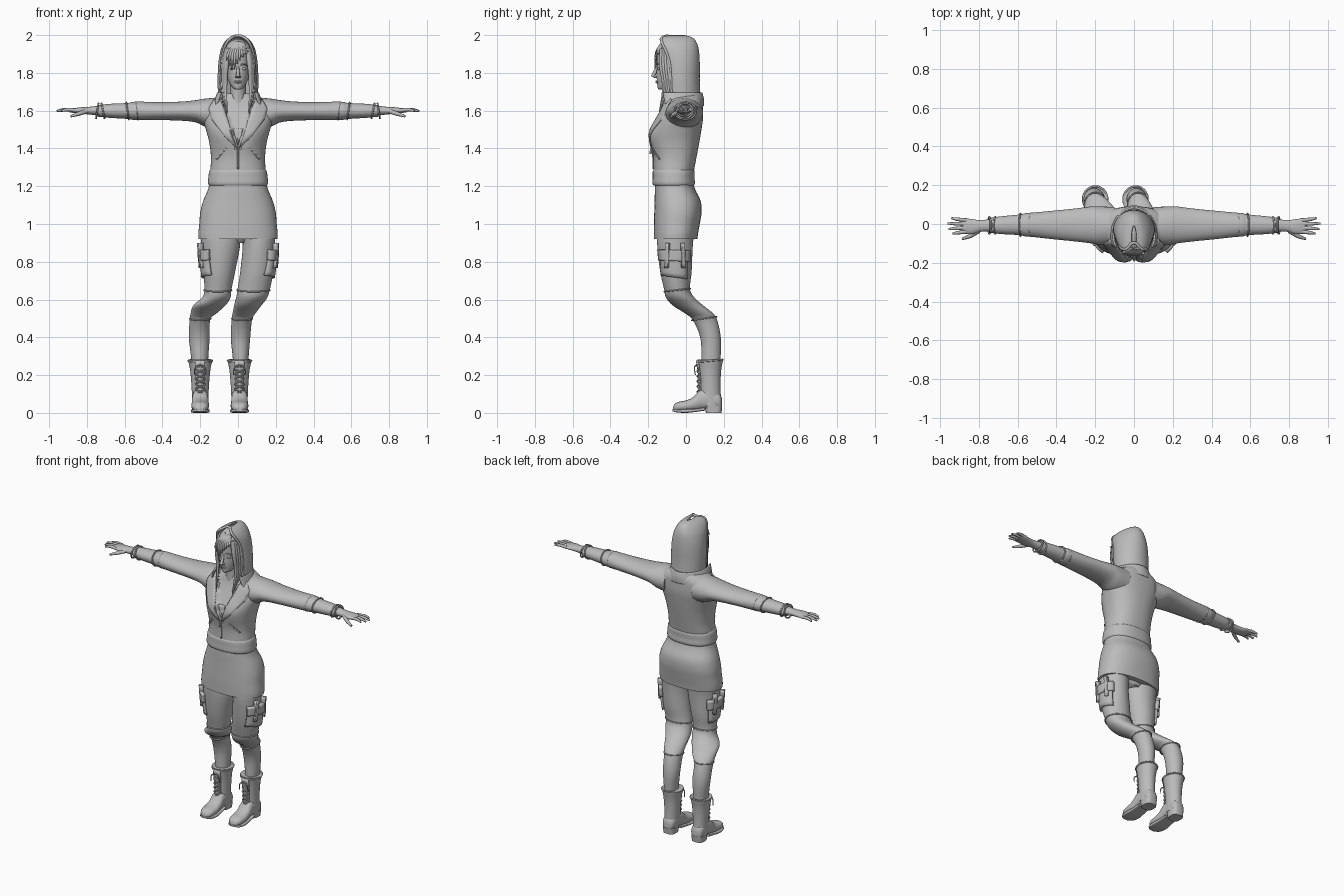
import bpy, bmesh, math
from mathutils import Vector, Matrix
from mathutils.bvhtree import BVHTree

cube = bpy.data.objects.get("Cube")
if cube:
    bpy.data.objects.remove(cube)

grey = bpy.data.materials.new("plain_grey")
grey.use_nodes = True
grey.diffuse_color = (0.5, 0.5, 0.5, 1)
grey.node_tree.nodes["Principled BSDF"].inputs["Base Color"].default_value = (0.5, 0.5, 0.5, 1)


def finish(name, mesh, angle=50):
    mesh.materials.clear()
    mesh.materials.append(grey)
    mesh.shade_smooth()
    mesh.set_sharp_from_angle(angle=math.radians(angle))
    ob = bpy.data.objects.new(name, mesh)
    bpy.context.collection.objects.link(ob)
    return ob


def from_bmesh(name, bm):
    bmesh.ops.recalc_face_normals(bm, faces=bm.faces)
    mesh = bpy.data.meshes.new(name)
    bm.to_mesh(mesh)
    bm.free()
    return finish(name, mesh)


def blend(rows, steps):
    """Smooth in-between rows along a list of section rows."""
    out = []
    for i in range(len(rows) - 1):
        a, b = rows[i], rows[i + 1]
        p, n = rows[max(i - 1, 0)], rows[min(i + 2, len(rows) - 1)]
        for k in range(steps):
            t = k / steps
            row = []
            for j in range(len(a)):
                h = b[0] - a[0]
                m0 = (b[j] - p[j]) / (b[0] - p[0]) * h
                m1 = (n[j] - a[j]) / (n[0] - a[0]) * h
                row.append((2*t**3 - 3*t*t + 1) * a[j] + (t**3 - 2*t*t + t) * m0
                           + (3*t*t - 2*t**3) * b[j] + (t**3 - t*t) * m1)
            out.append(row)
    return out + [rows[-1]]


def signed_pow(v, e):
    return math.copysign(abs(v) ** e, v)


def place(axis, t, u, v):
    return {"X": (t, u, v), "Y": (u, t, v), "Z": (u, v, t)}[axis]


def loft(name, rows, axis="Z", seg=28, power=2.0, steps=4, warp=None):
    """Closed skin; each row is position, then low and high bounds of both other axes."""
    bm = bmesh.new()
    rings = []
    for t, u0, u1, v0, v1 in blend(rows, steps):
        ring = []
        for k in range(seg):
            a = math.tau * k / seg
            u = (u0 + u1) / 2 + (u1 - u0) / 2 * signed_pow(math.cos(a), 2 / power)
            v = (v0 + v1) / 2 + (v1 - v0) / 2 * signed_pow(math.sin(a), 2 / power)
            co = Vector(place(axis, t, u, v))
            ring.append(bm.verts.new(warp(co) if warp else co))
        rings.append(ring)
    for a, b in zip(rings, rings[1:]):
        for k in range(seg):
            bm.faces.new((a[k], a[k - 1], b[k - 1], b[k]))
    bm.faces.new(rings[0])
    bm.faces.new(rings[-1])
    return from_bmesh(name, bm)


def sym(rows):
    """Rows of z, half width, front, back."""
    return [(z, -w, w, f, b) for z, w, f, b in rows]


def tube(name, pts, radius, tip=1.0, closed=False):
    cu = bpy.data.curves.new(name, "CURVE")
    cu.dimensions = "3D"
    cu.bevel_depth, cu.bevel_resolution, cu.resolution_u = radius, 2, 6
    cu.use_fill_caps = True
    sp = cu.splines.new("BEZIER")
    sp.bezier_points.add(len(pts) - 1)
    sp.use_cyclic_u = closed
    for i, (bp, p) in enumerate(zip(sp.bezier_points, pts)):
        bp.co = p
        bp.handle_left_type = bp.handle_right_type = "AUTO"
        bp.radius = 1 + (tip - 1) * (i / (len(pts) - 1)) ** 2
    tmp = bpy.data.objects.new(name, cu)
    bpy.context.collection.objects.link(tmp)
    mesh = bpy.data.meshes.new_from_object(tmp.evaluated_get(bpy.context.evaluated_depsgraph_get()))
    bpy.data.objects.remove(tmp)
    return finish(name, mesh, 70)


def hoop(name, axis, row, radius, grow=0.0, tilt=0.0):
    t, u0, u1, v0, v1 = row
    pts = []
    for k in range(12):
        c, s = math.cos(math.tau * k / 12), math.sin(math.tau * k / 12)
        pts.append(place(axis, t + tilt * s, (u0 + u1) / 2 + ((u1 - u0) / 2 + grow) * c,
                         (v0 + v1) / 2 + ((v1 - v0) / 2 + grow) * s))
    return tube(name, pts, radius, closed=True)


def patch(name, outline, target, axis, side, thick):
    """Plate whose outline is dropped along an axis onto the target's skin."""
    tree = BVHTree.FromPolygons([v.co for v in target.data.vertices],
                                [p.vertices for p in target.data.polygons])
    out = Vector(place(axis, side, 0, 0))
    bm = bmesh.new()
    bm.faces.new([bm.verts.new(place(axis, 0, u, v)) for u, v in outline])
    bmesh.ops.triangulate(bm, faces=bm.faces)
    bmesh.ops.subdivide_edges(bm, edges=bm.edges, cuts=5, use_grid_fill=True)
    for v in bm.verts:
        hit = tree.ray_cast(v.co + out, -out)[0] or tree.find_nearest(v.co + out * 0.2)[0]
        v.co = hit
    bm.normal_update()
    if sum((f.normal.dot(out) * f.calc_area() for f in bm.faces)) < 0:
        bmesh.ops.reverse_faces(bm, faces=bm.faces)
    ob = from_bmesh_keep(name, bm)
    mod = ob.modifiers.new("thickness", "SOLIDIFY")
    mod.thickness, mod.offset = thick, 1
    return ob


def from_bmesh_keep(name, bm):
    mesh = bpy.data.meshes.new(name)
    bm.to_mesh(mesh)
    bm.free()
    return finish(name, mesh)


def ball(name, at, size):
    bm = bmesh.new()
    bmesh.ops.create_uvsphere(bm, u_segments=20, v_segments=12, radius=1,
                              matrix=Matrix.Translation(at) @ Matrix.Diagonal((*size, 1)))
    return from_bmesh(name, bm)


def wrap(name, rows, thick, reach=120):
    """Shell round the back of the head, open at the front; rows are z, half width, front, back."""
    bm, rings = bmesh.new(), []
    for z, w, f, b in blend(rows, 5):
        r = (b - f) / 1.5
        angles = [math.radians(reach * (k / 16 - 1)) for k in range(33)]
        rings.append([bm.verts.new((w * math.sin(a), b - r + r * math.cos(a), z)) for a in angles])
    for a, b in zip(rings, rings[1:]):
        for k in range(32):
            bm.faces.new((a[k], a[k + 1], b[k + 1], b[k]))
    rim = [r[0].co.copy() for r in rings[::3]] + [r[-1].co.copy() for r in rings[::-3]]
    ob = from_bmesh(name, bm)
    mod = ob.modifiers.new("thickness", "SOLIDIFY")
    mod.thickness, mod.offset = thick, 0
    return rim


# Jacket with bust and an open V neck
def jacket_shape(p):
    if p.y < -0.03:
        for s in (-1, 1):
            p.y -= 0.014 * math.exp(-((p.x - s * 0.075) / 0.05) ** 2 - ((p.z - 1.47) / 0.06) ** 2)
        if p.z > 1.4 and abs(p.x) < (p.z - 1.4) * 0.33:
            p.y += 0.022
    return p


jacket = loft("jacket", sym([(1.28, .147, -.172, .042), (1.35, .143, -.173, .055), (1.43, .152, -.183, .07),
                             (1.5, .17, -.18, .082), (1.56, .187, -.155, .09), (1.62, .185, -.128, .09),
                             (1.655, .145, -.117, .088), (1.69, .085, -.105, .075)]),
              seg=72, power=2.3, steps=7, warp=jacket_shape)
loft("jacket_waistband", sym([(1.203, .153, -.172, .042), (1.215, .159, -.178, .047), (1.245, .157, -.177, .045),
                              (1.278, .152, -.176, .046), (1.29, .144, -.17, .04)]), seg=48, power=2.3)
patch("shirt_front", [(-.028, 1.505), (.028, 1.505), (.002, 1.42), (-.002, 1.42)], jacket, "Y", -1, .004)
patch("jacket_zip", [(-.004, 1.29), (.004, 1.29), (.004, 1.4), (-.004, 1.4)], jacket, "Y", -1, .005)
for s, side in ((1, "left"), (-1, "right")):
    patch("lapel_" + side, [(s * x, z) for x, z in ((.005, 1.4), (.07, 1.46), (.135, 1.55), (.1, 1.575), (.16, 1.6),
                                                    (.125, 1.655), (.098, 1.67))], jacket, "Y", -1, .008)
    patch("slash_pocket_" + side, [(s * x, z) for x, z in ((.06, 1.4), (.067, 1.403), (.115, 1.345), (.108, 1.342))],
          jacket, "Y", -1, .005)
tube("zip_pull", [(0, -.186, 1.4), (0, -.188, 1.37)], .005)

# Skirt
skirt = loft("skirt", sym([(.92, .209, -.17, .06), (.95, .21, -.17, .064), (1.0, .205, -.17, .073), (1.06, .2, -.168, .082),
                           (1.12, .185, -.166, .078), (1.18, .16, -.165, .05), (1.22, .15, -.163, .038)]),
             seg=48, power=2.3)
hoop("skirt_hem", "Z", (.945, -.2, .2, -.16, .055), .006)
loft("hips", sym([(.9, .06, -.1, .02), (.95, .17, -.13, .04), (1.0, .17, -.13, .04)]))

# Arms, hands and bracelets
for s, side in ((1, "left"), (-1, "right")):
    def mir(rows):
        return [(s * r[0], *r[1:]) for r in rows]
    loft("sleeve_" + side, mir([(.1, -.105, .087, 1.5, 1.67), (.17, -.108, .09, 1.513, 1.664), (.22, -.1, .09, 1.537, 1.656),
                                (.3, -.09, .08, 1.547, 1.648), (.42, -.078, .068, 1.55, 1.645),
                                (.53, -.066, .058, 1.55, 1.648), (.56, -.064, .056, 1.552, 1.646),
                                (.58, -.058, .05, 1.556, 1.641), (.68, -.052, .04, 1.562, 1.636),
                                (.74, -.045, .032, 1.568, 1.63)]), axis="X", seg=32)
    loft("hand_" + side, mir([(.72, -.04, .027, 1.572, 1.628), (.79, -.04, .02, 1.58, 1.62), (.83, -.052, .024, 1.583, 1.618),
                              (.87, -.05, .029, 1.588, 1.613), (.895, -.04, .022, 1.592, 1.608)]), axis="X")
    fingers = (("index", -.04, -.05, .935), ("middle", -.02, -.026, .955), ("ring", .0, .003, .96), ("little", .019, .03, .94))
    for label, y0, y1, x in fingers:
        tube(f"{label}_finger_{side}", [(s * .86, y0, 1.602), (s * (x + .88) / 2, (y0 + y1) / 2, 1.605), (s * x, y1, 1.598)],
             .0105, .5)
    tube("thumb_" + side, [(s * .8, -.035, 1.598), (s * .845, -.062, 1.583), (s * .885, -.077, 1.57)], .0125, .5)
    for x, tilt in ((.715, .008), (.745, -.006)):
        hoop("bracelet_" + side, "X", (s * x, -.05, .036, 1.56, 1.638), .005, tilt=s * tilt)
    for x in (.535, .585):
        hoop("sleeve_seam_" + side, "X", (s * x, -.06, .052, 1.555, 1.642), .0045, .002, s * .006)

# Legs: outer bounds differ, depth profile is shared
depth = [(.98, -.15, .05), (.9, -.153, .037), (.75, -.137, .03), (.65, -.115, .022), (.61, -.106, .045), (.57, -.072, .09),
         (.53, -.01, .14), (.5, .03, .162), (.4, .075, .184), (.28, .082, .183), (.2, .085, .18)]
spans = {"left": [(.01, .2), (.025, .195), (.012, .187), (-.003, .168), (-.01, .155), (-.02, .125), (-.028, .095),
                  (-.033, .076), (-.038, .065), (-.027, .055), (-.025, .05)],
         "right": [(-.2, 0), (-.195, .012), (-.184, -.015), (-.178, -.035), (-.19, -.04), (-.236, -.065), (-.25, -.11),
                   (-.255, -.145), (-.26, -.15), (-.247, -.158), (-.245, -.16)]}
for side, s, cx in (("left", 1, .008), ("right", -1, -.2)):
    rows = [(z, *span, f, b) for (z, f, b), span in zip(depth, spans[side])]
    leg = loft("leg_" + side, rows[::-1], seg=36, steps=5)
    hoop("knee_seam_" + side, "Z", rows[3], .004, .001, .008)
    hoop("shin_seam_" + side, "Z", rows[7], .004, 0, .01)
    patch("cargo_pocket_" + side, [(-.125, .73), (0, .71), (.005, .84), (-.13, .84)], leg, "X", s, .014)
    patch("pocket_flap_" + side, [(-.13, .81), (.01, .8), (.012, .86), (-.135, .865)], leg, "X", s, .024)
    for y in (-.1, -.03):
        patch("pocket_strap_" + side, [(y, .77), (y + .015, .77), (y + .015, .9), (y, .9)], leg, "X", s, .028)

    # Lace-up boot
    def wide(rows):
        return [(t, cx - w, cx + w, lo, hi) for t, w, lo, hi in rows]
    shaft = loft("boot_shaft_" + side, wide([(.04, .043, .075, .187), (.1, .044, .076, .184), (.17, .048, .074, .183),
                                             (.23, .054, .068, .187), (.27, .062, .062, .194), (.282, .064, .06, .196)]))
    loft("boot_foot_" + side, wide([(-.07, .012, .014, .028), (-.062, .028, .008, .045), (-.04, .042, .008, .058),
                                    (0, .047, .008, .066), (.04, .045, .01, .085), (.08, .043, .015, .125),
                                    (.15, .042, .02, .12), (.18, .036, .02, .1), (.19, .022, .025, .08)]), axis="Y", power=2.3)
    loft("boot_sole_" + side, wide([(-.072, .02, .008, .02), (-.05, .042, .003, .019), (.0, .05, 0, .02), (.05, .045, .005, .022),
                                    (.1, .042, .012, .03)]), axis="Y", power=5)
    loft("boot_heel_" + side, wide([(0, .039, .105, .188), (.02, .04, .103, .19), (.04, .042, .1, .192)]), power=3)
    patch("boot_tongue_" + side, [(cx - .018, .09), (cx + .018, .09), (cx + .024, .278), (cx - .024, .278)], shaft, "Y", -1, .008)
    hoop("boot_collar_" + side, "Z", (.276, cx - .063, cx + .063, .062, .194), .005, 0, .006)
    for k in range(6):
        z = .1 + k * .027
        for d in (-1, 1):
            tube("lace_" + side, [(cx - d * .025, .074 - k * .001, z), (cx, .06, z + .012), (cx + d * .026, .072 - k * .001, z + .025)], .004)
    for d in (-1, 1):
        tube("lace_bow_" + side, [(cx, .055, .255), (cx + d * .025, .045, .24), (cx + d * .032, .05, .2)], .004, .6)

# Head and face
loft("neck", sym([(1.62, .05, -.1, .02), (1.68, .042, -.1, .01), (1.76, .044, -.1, .01)]))
loft("head", sym([(1.712, .014, -.145, -.1), (1.72, .028, -.15, -.07), (1.745, .045, -.153, -.03), (1.79, .062, -.156, .02),
                  (1.85, .07, -.154, .045), (1.92, .068, -.15, .045), (1.965, .045, -.12, .02), (1.98, .012, -.07, -.02)]),
     seg=36)
tube("nose", [(0, -.176, 1.778), (0, -.166, 1.8), (0, -.152, 1.835)], .011, .5)
for z, size in ((1.757, .004), (1.749, .0045)):
    tube("lips", [(-.018, -.147, 1.753), (0, -.158, z), (.018, -.147, 1.753)], size)
for s in (-1, 1):
    ball("eye", (s * .029, -.141, 1.822), (.014, .01, .008))
    ball("nostril", (s * .009, -.164, 1.779), (.008, .009, .006))
    tube("eyebrow", [(s * .014, -.154, 1.842), (s * .03, -.15, 1.847), (s * .047, -.136, 1.84)], .004)

# Hair: swept fringe and long side locks
ball("hair_cap", (0, -.06, 1.905), (.076, .098, .07))
for k in range(9):
    x = -.062 + k * .0145
    drop = 1.8 + .035 * abs(k - 2.5) ** .7
    bow = .165 - 2.6 * x * x
    tube("fringe_lock", [(.012 + x * .25, -.12, 1.958), (x * .75, -bow + .012, 1.91), (x, -bow, drop)], .0125, .25)
for s in (-1, 1):
    for k in range(4):
        x = .062 + k * .006
        tube("side_lock", [(s * x * .8, -.125 + k * .01, 1.93), (s * x, -.13 + k * .013, 1.84), (s * (x + .004), -.118 + k * .01, 1.73),
                           (s * (x - .004), -.142 + k * .008, 1.585 + k * .022)], .015, .2)

# Hood and jacket collar
rim = wrap("hood", [(1.655, .1, -.075, .074), (1.75, .104, -.078, .069), (1.85, .1, -.085, .069), (1.92, .088, -.107, .064),
                    (1.96, .069, -.127, .052), (1.985, .043, -.128, .03), (1.996, .012, -.1, -.01)], .008)
tube("hood_rim", rim, .008)
collar_rim = wrap("jacket_collar", [(1.625, .135, -.105, .09), (1.66, .118, -.115, .09), (1.695, .106, -.12, .082)], .01)
